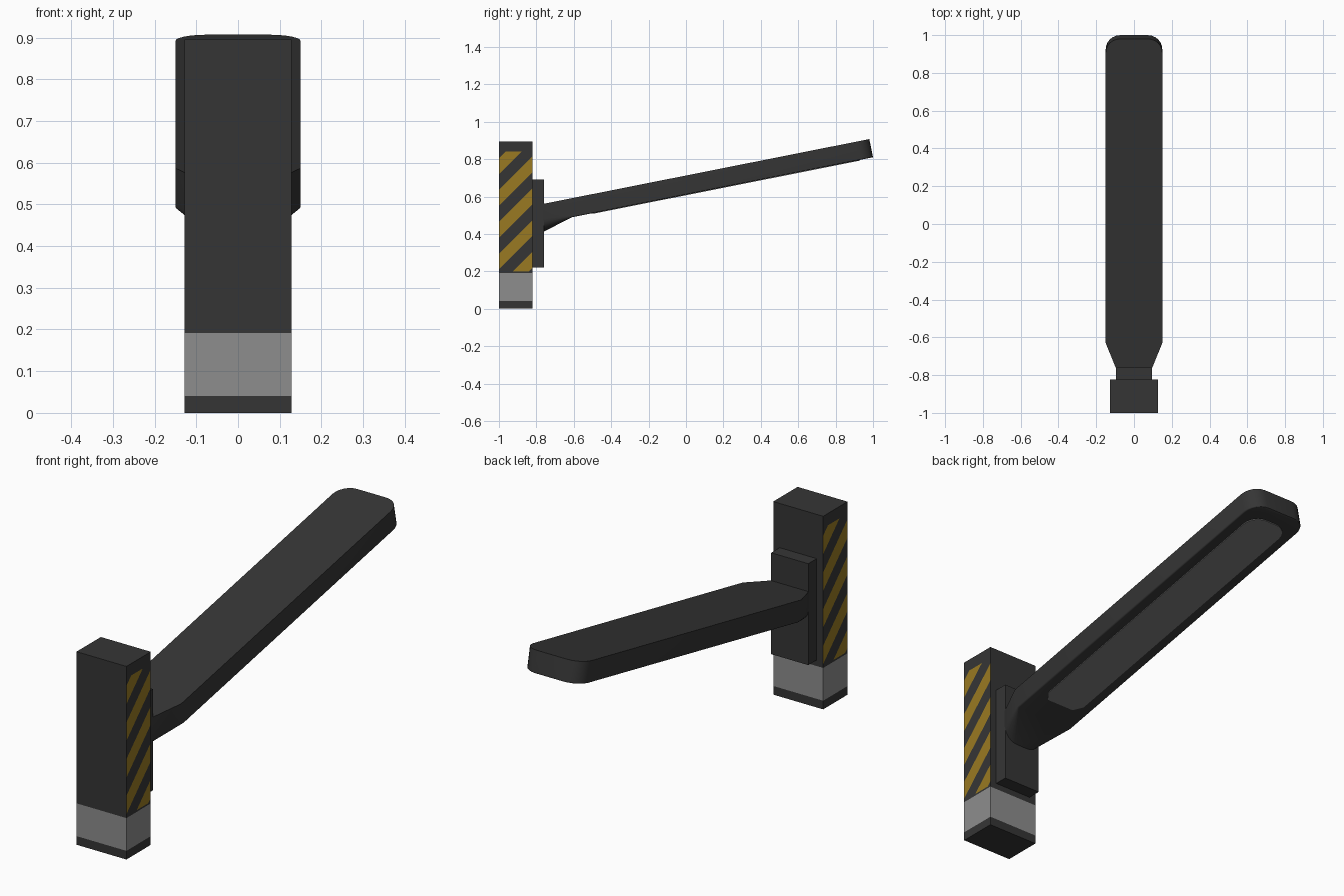
import bpy, bmesh, math
from mathutils import Vector

if "Cube" in bpy.data.objects:
    bpy.data.objects.remove(bpy.data.objects["Cube"])


def material(name, rgb):
    m = bpy.data.materials.new(name)
    m.diffuse_color = (*rgb, 1)
    m.use_nodes = True
    m.node_tree.nodes["Principled BSDF"].inputs["Base Color"].default_value = m.diffuse_color
    return m


DARK = material("dark_metal", (0.036, 0.036, 0.036))
GREY = material("grey_band", (0.27, 0.27, 0.27))
YELLOW = material("hazard_yellow", (0.32, 0.195, 0.016))
LENS = material("lamp_panel_grey", (0.19, 0.19, 0.19))


def finish(bm, name, mats, smooth=None):
    bmesh.ops.recalc_face_normals(bm, faces=bm.faces)
    me = bpy.data.meshes.new(name)
    bm.to_mesh(me)
    bm.free()
    ob = bpy.data.objects.new(name, me)
    bpy.context.collection.objects.link(ob)
    for m in mats:
        me.materials.append(m)
    if smooth:
        bpy.ops.object.select_all(action='DESELECT')
        ob.select_set(True)
        bpy.context.view_layer.objects.active = ob
        bpy.ops.object.shade_smooth_by_angle(angle=math.radians(smooth))
    return ob


def box(lo, hi):
    bm = bmesh.new()
    bmesh.ops.create_cube(bm, size=1)
    for v in bm.verts:
        v.co = [lo[i] + (v.co[i] + 0.5) * (hi[i] - lo[i]) for i in range(3)]
    return bm


def cut(bm, co, no, pick=lambda f: True):
    faces = [f for f in bm.faces if pick(f)]
    edges = {e for f in faces for e in f.edges}
    verts = {v for f in faces for v in f.verts}
    bmesh.ops.bisect_plane(bm, geom=list(verts) + list(edges) + faces,
                           plane_co=co, plane_no=no)


# Post with a grey band and diagonal hazard stripes cut into both side faces
Y0, Y1, STRIPE_LO, STRIPE_HI = -1.0, -0.822, 0.2, 0.84
PITCH, PHASE = 0.17, 1.72


def stripe_key(c, side):
    y = c.y if side > 0 else Y0 + Y1 - c.y
    return c.z - y


bm = box((-0.128, Y0, 0), (0.128, Y1, 0.895))
bm.normal_update()
for z in (0.04, 0.192):
    cut(bm, (0, 0, z), (0, 0, 1))
for side in (1, -1):
    def on_side(f):
        f.normal_update()
        c = f.calc_center_median()
        return f.normal.x * side > 0.9 and c.z > 0.192
    for z in (STRIPE_LO, STRIPE_HI):
        cut(bm, (0, 0, z), (0, 0, 1), on_side)
    for k in range(-4, 2):
        for off in (0, 0.085):
            key = PHASE + k * PITCH + off
            y = Y0 if side > 0 else Y1
            cut(bm, (0, y, key + Y0), (0, -side, 1),
                lambda f: on_side(f) and STRIPE_LO < f.calc_center_median().z < STRIPE_HI)
for f in bm.faces:
    f.normal_update()
    c = f.calc_center_median()
    if abs(f.normal.z) < 0.5 and 0.04 < c.z < 0.192:
        f.material_index = 1
    elif abs(f.normal.x) > 0.9 and STRIPE_LO < c.z < STRIPE_HI:
        if (stripe_key(c, f.normal.x) - PHASE) % PITCH < 0.085:
            f.material_index = 2
finish(bm, "post", [DARK, GREY, YELLOW])

# Mounting plate
finish(box((-0.095, Y1, 0.22), (0.095, -0.76, 0.69)), "mounting_plate", [DARK])


# Tilted lamp arm, lofted from rings: neck, full width, rounded tip
def ring(bm, top, bot, w, r, n=6):
    t, b = Vector((0, *top)), Vector((0, *bot))
    h = (t - b).length
    pts = [(-w, h), (w, h)]
    for i in range(n + 1):
        a = i / n * math.pi / 2
        pts.append((w - r + r * math.cos(a), r - r * math.sin(a)))
    pts += [(-x, y) for x, y in reversed(pts[2:])]
    return [bm.verts.new(b.lerp(t, y / h) + Vector((x, 0, 0))) for x, y in pts]


bm = bmesh.new()
SLOPE = 0.199
rings = [ring(bm, (-0.765, 0.56), (-0.765, 0.41), 0.095, 0.07),
         ring(bm, (-0.63, 0.587), (-0.61, 0.489), 0.15, 0.006)]
R = 0.075
for i in range(7):
    a = i / 6 * math.pi / 2
    d = R * (1 - math.sin(a))
    rings.append(ring(bm, (0.98 - d, 0.907 - d * SLOPE), (1.0 - d, 0.81 - d * SLOPE),
                      0.15 - R * (1 - math.cos(a)), 0.006))
for a, b in zip(rings, rings[1:]):
    for i in range(len(a)):
        j = (i + 1) % len(a)
        bm.faces.new((a[i], a[j], b[j], b[i]))
bm.faces.new(rings[0])
bm.faces.new(rings[-1])
finish(bm, "lamp_arm", [DARK], smooth=32)

# Light panel on the underside, rounded at the tip and chamfered at the neck
half = [(0.07, -0.5), (0.1, -0.46)]
for i in range(7):
    a = i / 6 * math.pi / 2
    half.append((0.03 + 0.07 * math.cos(a), 0.86 + 0.07 * math.sin(a)))
outline = half + [(-x, y) for x, y in reversed(half)]
bm = bmesh.new()
face = bm.faces.new([bm.verts.new((x, y, 0.4895 + SLOPE * (y + 0.61) + 0.002))
                     for x, y in outline])
ext = bmesh.ops.extrude_face_region(bm, geom=[face])
for v in ext["geom"]:
    if isinstance(v, bmesh.types.BMVert):
        v.co.z -= 0.006
finish(bm, "light_panel", [LENS])
